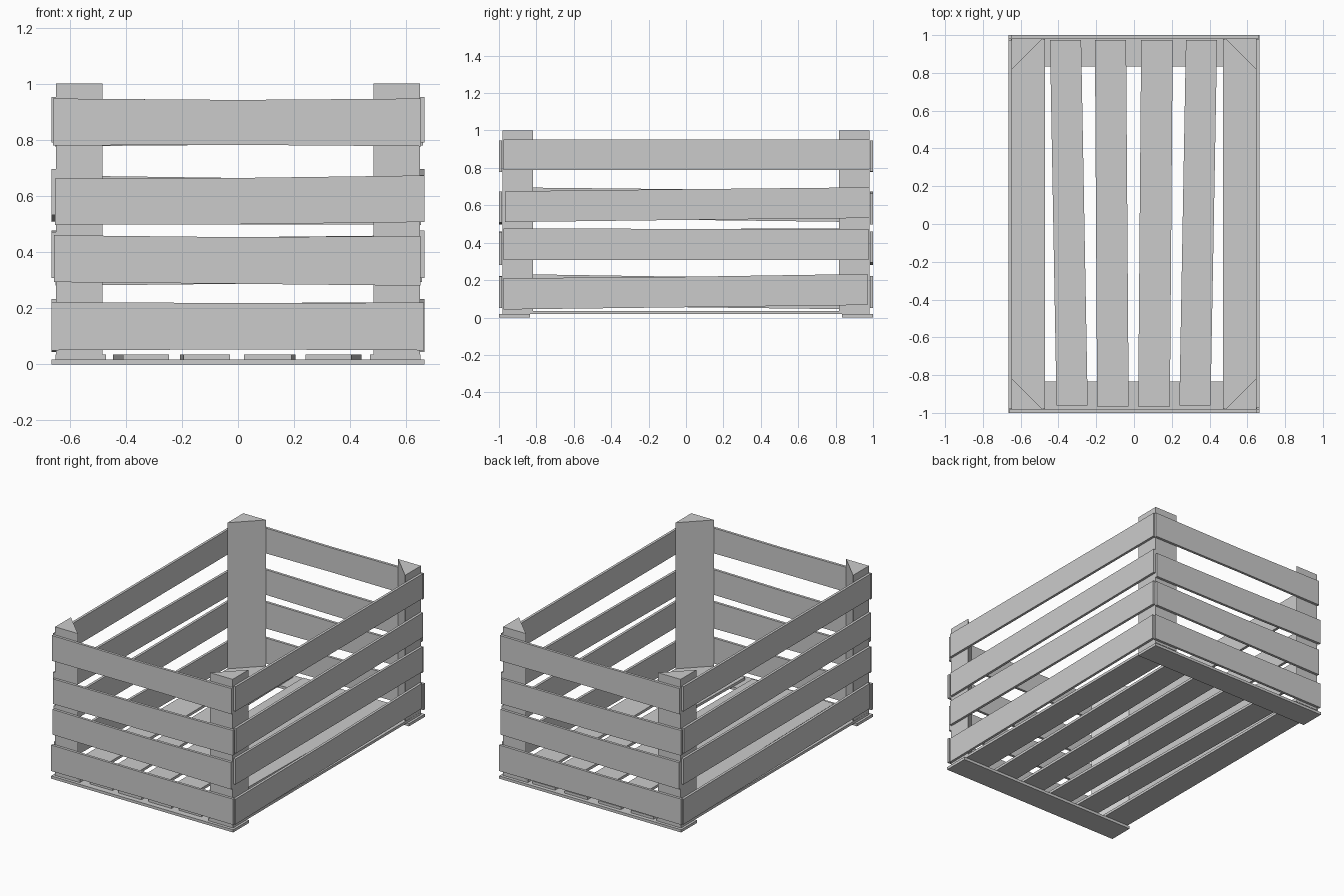
import bpy, bmesh
from math import pi
from mathutils import Matrix

if "Cube" in bpy.data.objects:
    bpy.data.objects.remove(bpy.data.objects["Cube"])

HX, HY, T = 0.665, 1.0, 0.017   # half width, half length, board thickness


def solid(name, rings):
    """Closed solid skinned through a row of matching cross-section rings."""
    bm = bmesh.new()
    rows = [[bm.verts.new(p) for p in r] for r in rings]
    n = len(rows[0])
    for a, b in zip(rows, rows[1:]):
        for i in range(n):
            j = (i + 1) % n
            bm.faces.new((a[i], a[j], b[j], b[i]))
    bm.faces.new(rows[0])
    bm.faces.new(rows[-1])
    bmesh.ops.recalc_face_normals(bm, faces=bm.faces)
    me = bpy.data.meshes.new(name)
    bm.to_mesh(me)
    bm.free()
    ob = bpy.data.objects.new(name, me)
    bpy.context.collection.objects.link(ob)
    return ob


def board(name, stations, place):
    """Board through (along, low edge, high edge) stations; place maps (along, edge, depth) to xyz."""
    return solid(name, [[place(s, e, d) for e, d in ((lo, 0), (hi, 0), (hi, T), (lo, T))]
                        for s, lo, hi in stations])


def opposite(ob, name):
    """Copy turned half a revolution about the vertical axis."""
    c = ob.copy()
    c.data = ob.data.copy()
    c.data.transform(Matrix.Rotation(pi, 4, 'Z'))
    c.name = name
    bpy.context.collection.objects.link(c)


# End slats: front and back, slightly uneven
end_slats = [
    [(-0.665, 0.05, 0.222), (0, 0.053, 0.218), (0.663, 0.05, 0.22)],
    [(-0.655, 0.293, 0.46), (0, 0.287, 0.453), (0.65, 0.28, 0.457)],
    [(-0.652, 0.497, 0.662), (0, 0.499, 0.664), (0.664, 0.507, 0.673)],
    [(-0.66, 0.78, 0.947), (0, 0.782, 0.942), (0.652, 0.777, 0.947)],
]
for i, st in enumerate(end_slats, 1):
    ob = board(f"front_slat_{i}", st, lambda s, e, d: (s, -HY + d, e))
    opposite(ob, f"back_slat_{i}")

# Long side slats: right and left, some tilted
side_slats = [
    [(-0.975, 0.043, 0.21), (0, 0.055, 0.218), (0.97, 0.067, 0.233)],
    [(-0.975, 0.307, 0.476), (0, 0.307, 0.474), (0.977, 0.307, 0.472)],
    [(-0.968, 0.51, 0.675), (0, 0.522, 0.686), (0.98, 0.532, 0.696)],
    [(-0.975, 0.79, 0.953), (0.98, 0.79, 0.953)],
]
for i, st in enumerate(side_slats, 1):
    ob = board(f"right_slat_{i}", st, lambda s, e, d: (HX - d, s, e))
    opposite(ob, f"left_slat_{i}")

# Floor slats: outer pair straight, inner four skewed
floor_slats = [
    [(-0.98, -0.65, -0.47), (0.98, -0.65, -0.47)],
    [(-0.96, -0.41, -0.245), (0.975, -0.445, -0.28)],
    [(-0.967, -0.195, -0.028), (0.975, -0.207, -0.042)],
    [(-0.965, 0.022, 0.19), (0.975, 0.038, 0.205)],
    [(-0.96, 0.24, 0.405), (0.975, 0.275, 0.44)],
    [(-0.98, 0.47, 0.65), (0.98, 0.47, 0.65)],
]
for i, st in enumerate(floor_slats, 1):
    board(f"floor_slat_{i}", st, lambda s, e, d: (e, s, 0.018 + d))

# Bottom cross boards under the floor
ob = board("bottom_cross_front", [(-HX, -HY, -0.835), (HX, -HY, -0.835)],
           lambda s, e, d: (s, e, d * 0.018 / T))
opposite(ob, "bottom_cross_back")

# Triangular corner posts
for nx, sx in (("left", -1), ("right", 1)):
    for ny, sy in (("front", -1), ("back", 1)):
        tri = ((0.649, 0.982), (0.483, 0.982), (0.649, 0.817))
        solid(f"corner_post_{ny}_{nx}",
              [[(sx * x, sy * y, z) for x, y in tri] for z in (0.035, 1.0)])
